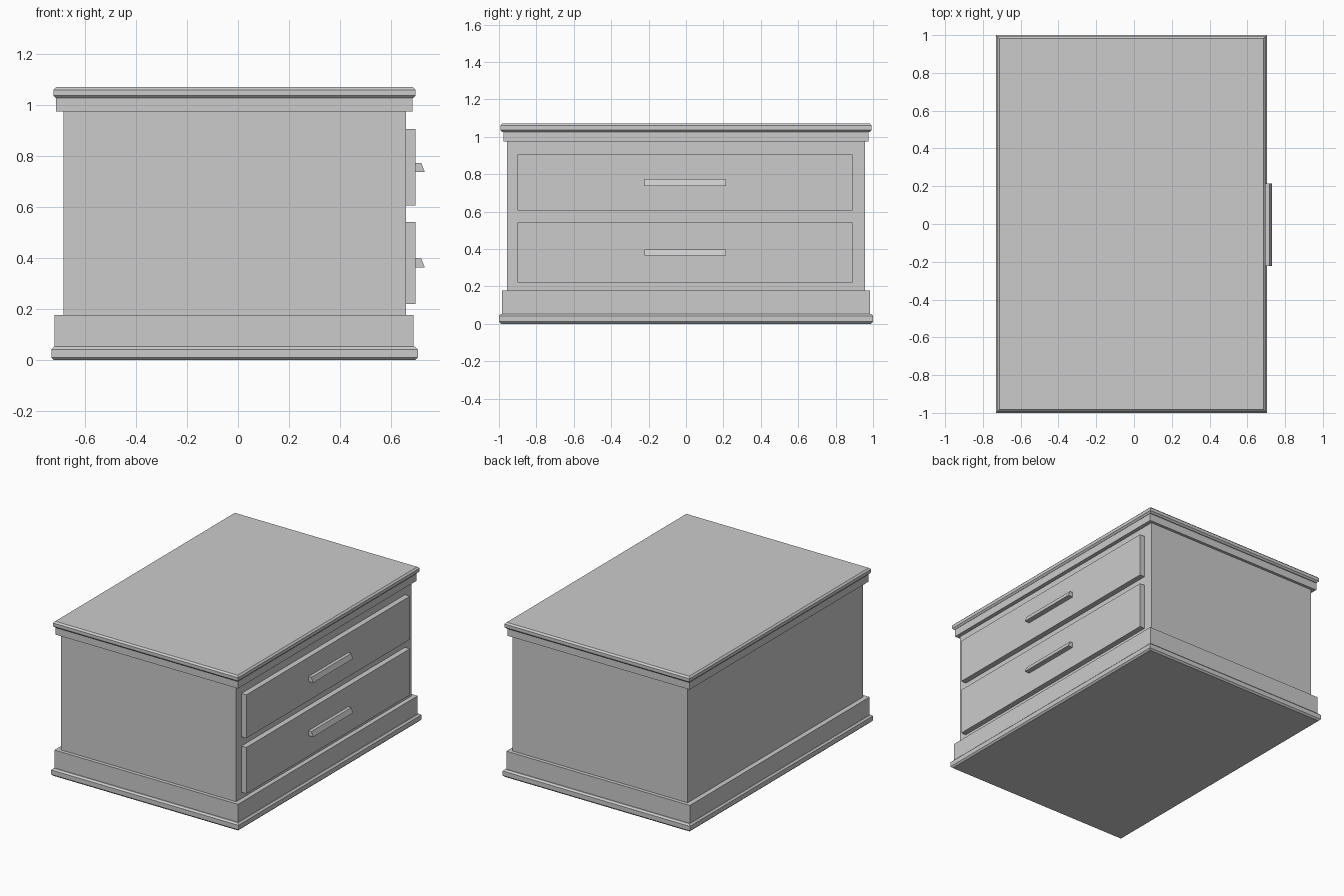
import bpy, bmesh

if "Cube" in bpy.data.objects:
    bpy.data.objects.remove(bpy.data.objects["Cube"])


def finish(name, bm):
    bmesh.ops.recalc_face_normals(bm, faces=bm.faces)
    mesh = bpy.data.meshes.new(name)
    bm.to_mesh(mesh)
    bm.free()
    obj = bpy.data.objects.new(name, mesh)
    bpy.context.collection.objects.link(obj)
    return obj


def box(name, x, y, z, chamfer=0):
    """Box from (min, max) ranges, with optional chamfered edges all round top and bottom."""
    bm = bmesh.new()
    bmesh.ops.create_cube(bm, size=1)
    for v in bm.verts:
        v.co = [r[0] if c < 0 else r[1] for c, r in zip(v.co, (x, y, z))]
    if chamfer:
        rims = [e for e in bm.edges if abs(e.verts[0].co.z - e.verts[1].co.z) < 1e-5]
        bmesh.ops.bevel(bm, geom=rims, offset=chamfer, offset_type='OFFSET',
                        segments=1, profile=0.5, affect='EDGES')
    return finish(name, bm)


def handle(name, z0, z1):
    """Bar pull: sloped-front profile in XZ, extruded along Y."""
    bm = bmesh.new()
    profile = [(0.690, z0), (0.731, z0), (0.718, z1), (0.690, z1)]
    face = bm.faces.new([bm.verts.new((x, -0.222, z)) for x, z in profile])
    ext = bmesh.ops.extrude_face_region(bm, geom=[face])
    moved = [g for g in ext['geom'] if isinstance(g, bmesh.types.BMVert)]
    bmesh.ops.translate(bm, verts=moved, vec=(0, 0.436, 0))
    return finish(name, bm)


# Carcass, from floor to top
box("bottom_moulding", (-0.731, 0.704), (-1.0, 1.0), (0, 0.053), 0.011)
box("plinth", (-0.718, 0.688), (-0.983, 0.983), (0.04, 0.177))
box("cabinet_body", (-0.684, 0.657), (-0.958, 0.958), (0.17, 0.98))
box("top_neck", (-0.712, 0.684), (-0.977, 0.977), (0.975, 1.035))
box("top_slab", (-0.723, 0.696), (-0.993, 0.993), (1.026, 1.07), 0.011)

# Two drawers with handles
drawers = [("lower", (0.221, 0.541), (0.364, 0.398)),
           ("upper", (0.605, 0.905), (0.738, 0.773))]
for label, front_z, handle_z in drawers:
    box(label + "_drawer_front", (0.65, 0.695), (-0.901, 0.889), front_z)
    handle(label + "_drawer_handle", *handle_z)
